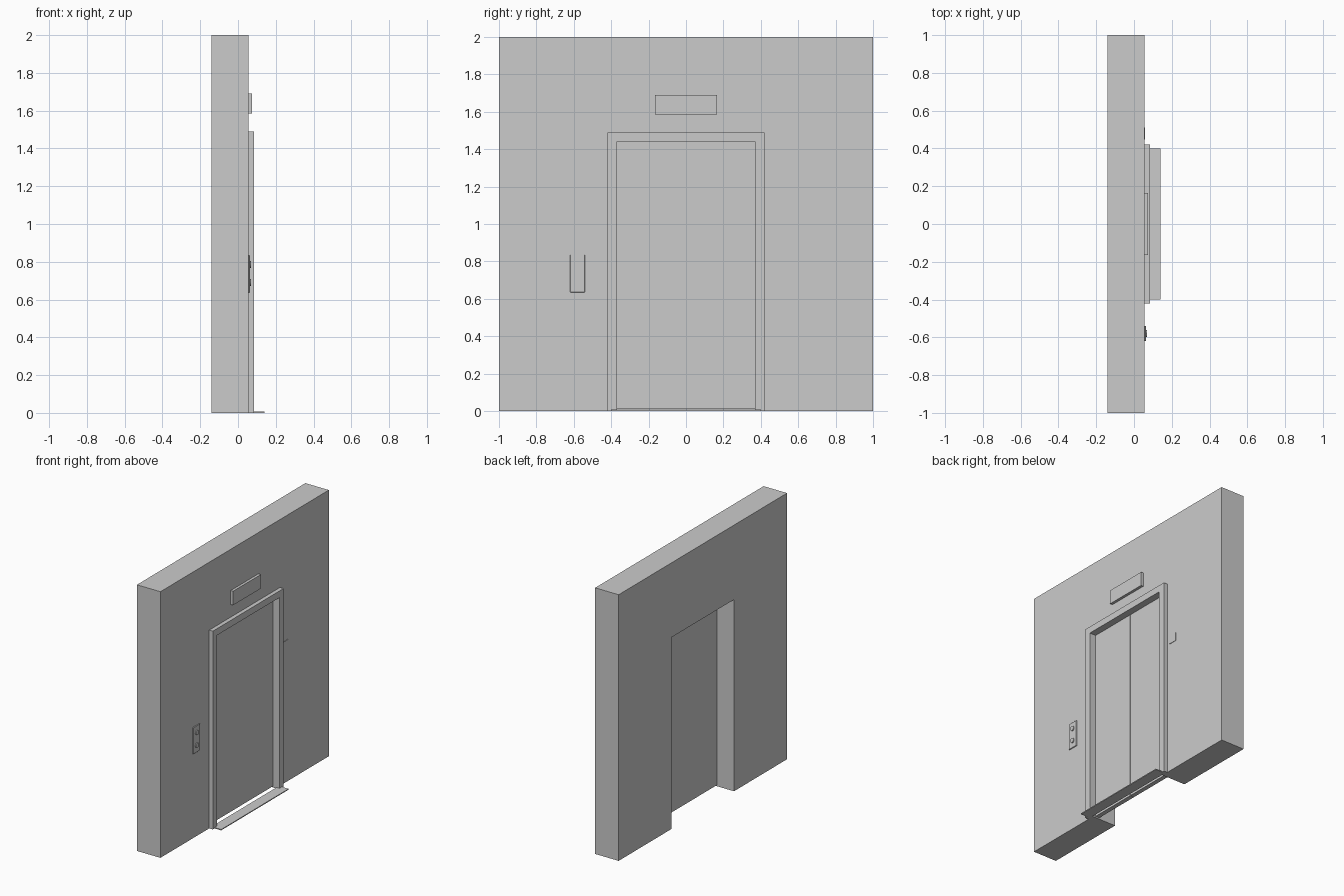
import bpy, math

if "Cube" in bpy.data.objects:
    bpy.data.objects.remove(bpy.data.objects["Cube"])

WALL_BACK, WALL_FRONT = -0.14, 0.055
OPEN_Y, OPEN_Z = 0.37, 1.44      # clear opening half width / height
FRAME_Y, FRAME_Z = 0.42, 1.49    # outer edge of the door frame


def box(name, x, y, z, bevel=0.0):
    """Axis-aligned box from (min, max) ranges."""
    bpy.ops.mesh.primitive_cube_add(
        size=1, location=[(r[0] + r[1]) / 2 for r in (x, y, z)])
    ob = bpy.context.object
    ob.name = name
    ob.scale = [r[1] - r[0] for r in (x, y, z)]
    bpy.ops.object.transform_apply(location=False, rotation=False, scale=True)
    if bevel:
        mod = ob.modifiers.new("bevel", 'BEVEL')
        mod.width = bevel
        mod.segments = 1
    return ob


def button(name, y, z, radius, x0, x1):
    """Round push button facing +x."""
    bpy.ops.mesh.primitive_cylinder_add(
        vertices=24, radius=radius, depth=x1 - x0,
        location=((x0 + x1) / 2, y, z), rotation=(0, math.pi / 2, 0))
    ob = bpy.context.object
    ob.name = name
    bpy.ops.object.shade_smooth_by_angle(angle=math.radians(35))
    return ob


# Door frame: one U-shaped profile extruded through the wall
profile = [(-FRAME_Y, 0), (-FRAME_Y, FRAME_Z), (FRAME_Y, FRAME_Z), (FRAME_Y, 0),
           (OPEN_Y, 0), (OPEN_Y, OPEN_Z), (-OPEN_Y, OPEN_Z), (-OPEN_Y, 0)]
n = len(profile)
verts = [(x, y, z) for x in (WALL_BACK, 0.085) for y, z in profile]
faces = [(i, (i + 1) % n, (i + 1) % n + n, i + n) for i in range(n)]
for a, b, c, d in ((0, 1, 6, 7), (1, 2, 5, 6), (2, 3, 4, 5)):
    faces += [(d, c, b, a), (a + n, b + n, c + n, d + n)]
mesh = bpy.data.meshes.new("door_frame")
mesh.from_pydata(verts, [], faces)
mesh.update()
frame = bpy.data.objects.new("door_frame", mesh)
bpy.context.collection.objects.link(frame)
bpy.context.view_layer.objects.active = frame
frame.select_set(True)
bpy.ops.object.mode_set(mode='EDIT')
bpy.ops.mesh.select_all(action='SELECT')
bpy.ops.mesh.normals_make_consistent(inside=False)
bpy.ops.object.mode_set(mode='OBJECT')

# Wall panels beside and above the frame, and the two sliding doors
wall_x = (WALL_BACK, WALL_FRONT)
for side, s in (("left", -1), ("right", 1)):
    box(f"wall_{side}", wall_x, sorted((s * FRAME_Y, s * 1.0)), (0, 2))
    box(f"door_{side}", (0.0, 0.033), sorted((s * 0.001, s * OPEN_Y)), (0.01, OPEN_Z))
box("wall_top", wall_x, (-FRAME_Y, FRAME_Y), (FRAME_Z, 2))

# Threshold plate
box("threshold", (0.06, 0.14), (-0.4, 0.4), (0, 0.007))

# Floor indicator above the door
box("floor_indicator", (WALL_FRONT, 0.075), (-0.165, 0.165), (1.585, 1.69))

# Call panel with two buttons
box("call_panel", (WALL_FRONT, 0.063), (-0.62, -0.54), (0.635, 0.835), 0.002)
for i, z in enumerate((0.69, 0.785)):
    button(f"call_button_{i + 1}", -0.58, z, 0.018, 0.062, 0.07)

# Small notice plate on the right wall
box("notice_plate", (WALL_FRONT, 0.059), (0.448, 0.511), (1.002, 1.066))
